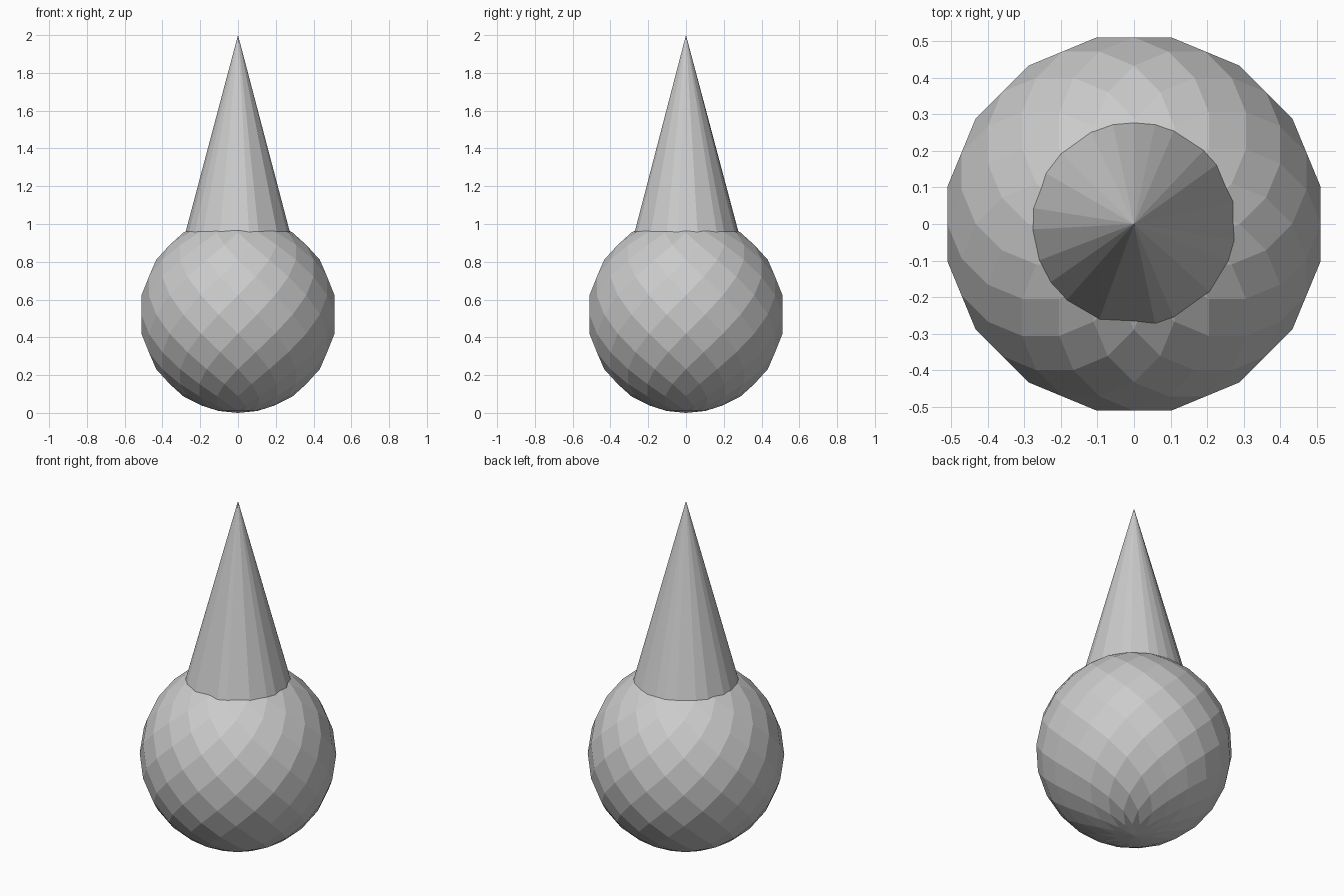
import bpy, bmesh
from math import sin, cos, pi, radians

if "Cube" in bpy.data.objects:
    bpy.data.objects.remove(bpy.data.objects["Cube"])

R = 0.521          # ball radius
N = 16             # diamonds around each ring
STEP = pi / N


def finish(bm, name):
    bmesh.ops.recalc_face_normals(bm, faces=bm.faces[:])
    mesh = bpy.data.meshes.new(name)
    bm.to_mesh(mesh)
    bm.free()
    obj = bpy.data.objects.new(name, mesh)
    bpy.context.collection.objects.link(obj)
    return obj


# Ball: staggered rings of vertices joined by diamond faces
bm = bmesh.new()
rings = [[bm.verts.new((0, 0, 0))] * N]
for k in range(1, N):
    lat = -pi / 2 + k * STEP
    shift = 0 if k % 2 else 1          # odd rings start at 0, even rings half a step on
    rings.append([bm.verts.new((R * cos(lat) * cos((2 * i + shift) * STEP),
                                R * cos(lat) * sin((2 * i + shift) * STEP),
                                R + R * sin(lat))) for i in range(N)])
rings.append([bm.verts.new((0, 0, 2 * R))] * N)
for k in range(1, N):
    for i in range(N):
        if k % 2:   # neighbours above and below sit at i-1 and i
            a, b = i - 1, i
        else:       # neighbours sit at i and i+1
            a, b = i, (i + 1) % N
        # each diamond has its left corner here and its right corner at i+1
        j = (i + 1) % N
        side = b if k % 2 else j
        bm.faces.new((rings[k][i], rings[k - 1][side], rings[k][j], rings[k + 1][side]))
finish(bm, "ball")

# Spike: slightly uneven low-poly cone
angles = [12.6, 35.7, 46.6, 66.9, 78, 90, 102, 115, 136, 150, 171,
          183, 201, 215, 228.5, 250, 282, 293, 318, 338.5, 351]
bm = bmesh.new()
tip = bm.verts.new((0, 0, 2))
base = [bm.verts.new((0.28 * cos(radians(a)), 0.28 * sin(radians(a)), 0.95)) for a in angles]
for i, v in enumerate(base):
    bm.faces.new((v, base[(i + 1) % len(base)], tip))
bm.faces.new(base[::-1])
finish(bm, "spike")
